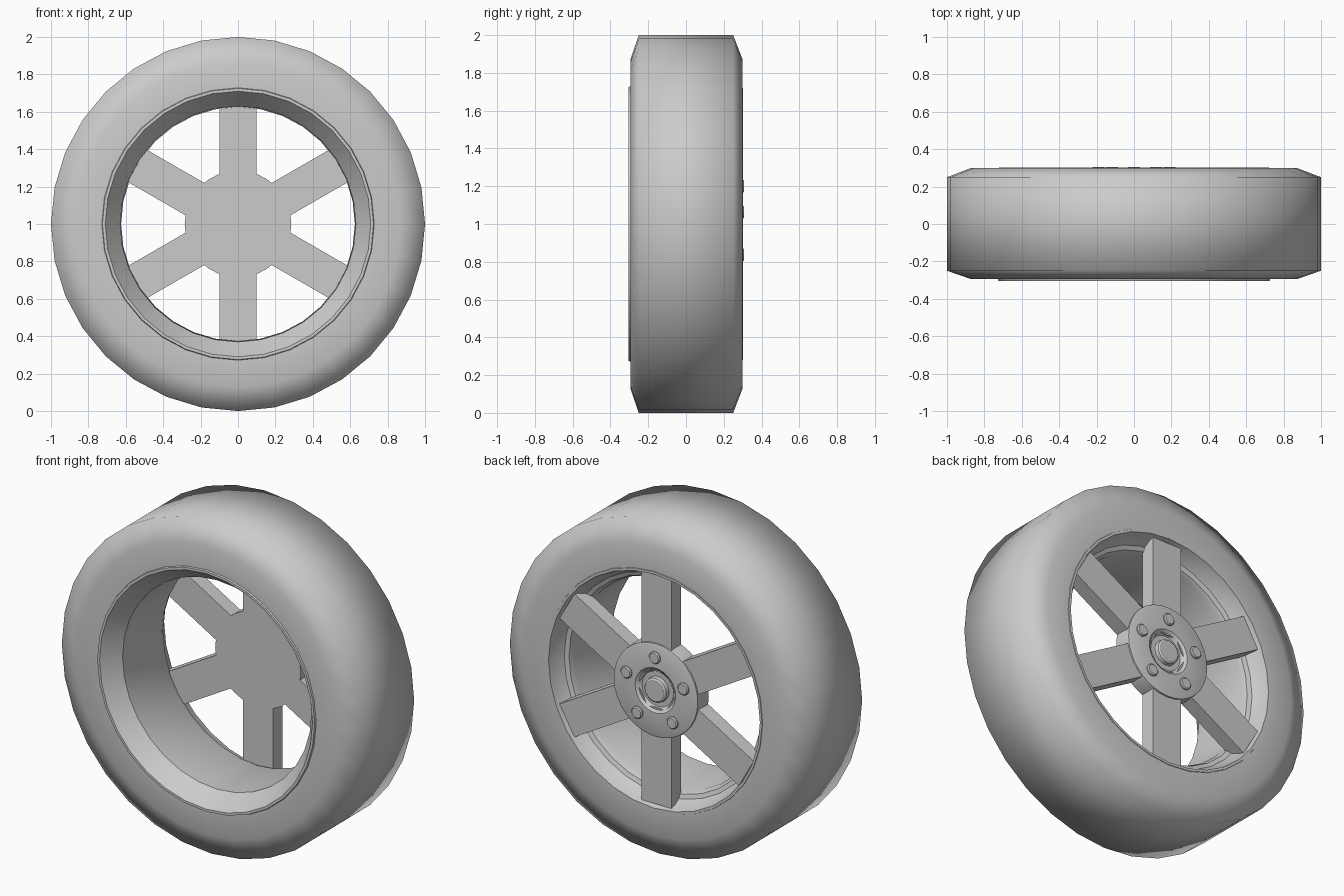
import bpy, bmesh, math
from mathutils import Matrix, Vector

if "Cube" in bpy.data.objects:
    bpy.data.objects.remove(bpy.data.objects["Cube"])

GREY = (0.6, 0.6, 0.6, 1)
grey = bpy.data.materials.new("grey")
grey.use_nodes = True
grey.diffuse_color = GREY
grey.node_tree.nodes["Principled BSDF"].inputs["Base Color"].default_value = GREY

AXLE = Vector((0, 0, 1))


def finish(name, bm, smooth_angle=None):
    mesh = bpy.data.meshes.new(name)
    bm.to_mesh(mesh)
    bm.free()
    mesh.materials.append(grey)
    obj = bpy.data.objects.new(name, mesh)
    bpy.context.collection.objects.link(obj)
    if smooth_angle:
        bpy.ops.object.select_all(action='DESELECT')
        obj.select_set(True)
        bpy.context.view_layer.objects.active = obj
        bpy.ops.object.shade_smooth_by_angle(angle=math.radians(smooth_angle))
    return obj


def lathe(name, profile, smooth_angle, centre=AXLE, sides=32):
    """Spin (radius, y) points around an axis parallel to y."""
    bm = bmesh.new()
    verts = [bm.verts.new((r, y, 0)) for r, y in profile]
    edges = [bm.edges.new(pair) for pair in zip(verts, verts[1:])]
    bmesh.ops.spin(bm, geom=verts + edges, cent=(0, 0, 0), axis=(0, 1, 0),
                   angle=math.tau, steps=sides, use_merge=True)
    bmesh.ops.remove_doubles(bm, verts=bm.verts, dist=0.0001)
    bmesh.ops.translate(bm, verts=bm.verts, vec=centre)
    # Profiles run so that the outside lies on one consistent side
    bm.normal_update()
    face = max(bm.faces, key=lambda f: abs(f.normal.y))
    front = face.calc_center_median().y < sum(y for _, y in profile) / len(profile)
    if (face.normal.y < 0) != front:
        bmesh.ops.reverse_faces(bm, faces=bm.faces)
    return finish(name, bm, smooth_angle)


# Tyre: smooth rounded tread and sidewalls
lathe("tyre", [(0.72, -0.295), (0.87, -0.295), (1, -0.25),
               (1, 0.25), (0.87, 0.3), (0.72, 0.3)], 89)

# Rim: front lip, tapered barrel, stepped rear bowl and rear lip
lathe("rim", [(0.73, -0.29), (0.725, -0.305), (0.71, -0.305), (0.63, -0.2),
              (0.625, 0.165), (0.64, 0.2), (0.665, 0.21), (0.69, 0.25),
              (0.705, 0.303), (0.72, 0.303), (0.725, 0.29)], 25)

# Hub: flat inner side, dished outer side with a centre cap
lathe("hub", [(0, 0.19), (0.285, 0.19), (0.285, 0.25), (0.28, 0.288),
              (0.27, 0.292), (0.135, 0.292), (0.105, 0.268), (0.075, 0.268),
              (0.072, 0.292), (0.062, 0.299), (0, 0.299)], 30)

# Six straight spokes
bm = bmesh.new()
for i in range(6):
    place = (Matrix.Translation(AXLE) @ Matrix.Rotation(i * math.tau / 6, 4, 'Y')
             @ Matrix.Translation((0, 0.235, 0.4)) @ Matrix.Diagonal((0.2, 0.09, 0.58, 1)))
    bmesh.ops.create_cube(bm, size=1, matrix=place)
finish("spokes", bm)

# Five wheel bolts
for i in range(5):
    a = math.pi / 2 + i * math.tau / 5
    centre = AXLE + 0.2 * Vector((math.cos(a), 0, math.sin(a)))
    lathe("bolt_%d" % (i + 1), [(0.036, 0.28), (0.036, 0.3), (0.03, 0.306), (0, 0.306)],
          30, centre, 16)
